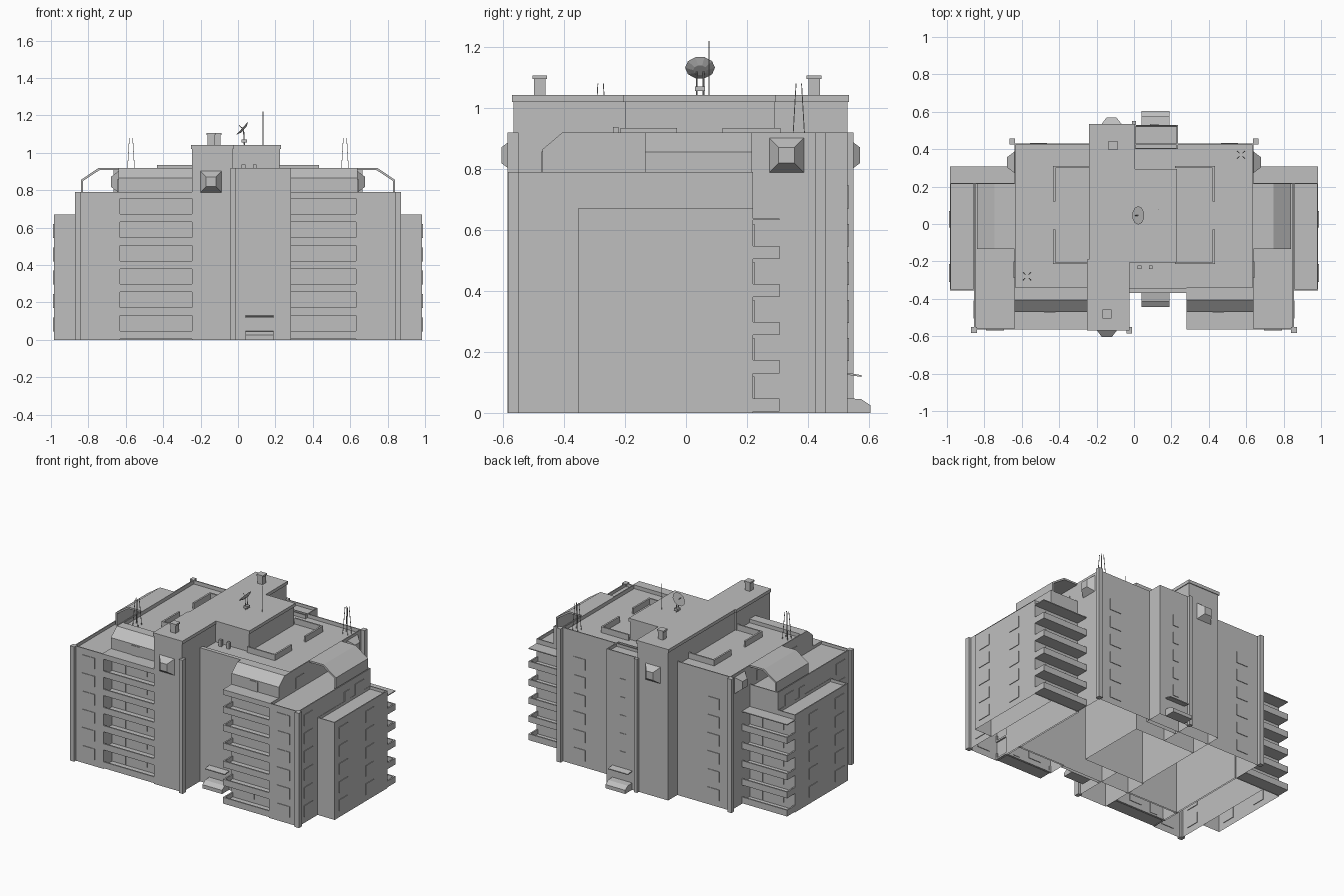
import bpy, bmesh, math
from mathutils import Vector, Matrix

cube = bpy.data.objects.get("Cube")
if cube:
    bpy.data.objects.remove(cube)

grey = bpy.data.materials.new("concrete_grey")
grey.use_nodes = True
COLOUR = (0.52, 0.52, 0.52, 1)
grey.diffuse_color = COLOUR
grey.node_tree.nodes["Principled BSDF"].inputs["Base Color"].default_value = COLOUR

FLOORS = 6
STEP = 0.125
ROOF, TERRACE, WING = 0.92, 0.79, 0.67


def finish(name, bm):
    bmesh.ops.recalc_face_normals(bm, faces=bm.faces)
    mesh = bpy.data.meshes.new(name)
    bm.to_mesh(mesh)
    bm.free()
    mesh.materials.append(grey)
    ob = bpy.data.objects.new(name, mesh)
    bpy.context.collection.objects.link(ob)
    return ob


def add_box(bm, x, y, z):
    """Box from (low, high) ranges on each axis."""
    size = [abs(r[1] - r[0]) for r in (x, y, z)]
    mid = [(r[0] + r[1]) / 2 for r in (x, y, z)]
    m = Matrix.Translation(mid) @ Matrix.Diagonal((*size, 1))
    return bmesh.ops.create_cube(bm, size=1, matrix=m)["verts"]


def boxes(name, items):
    bm = bmesh.new()
    for item in items:
        add_box(bm, *item)
    return finish(name, bm)


def block(name, x, y, top, rim=0.02):
    """Hollow-based building volume with a roof sunk behind a parapet."""
    bm = bmesh.new()
    add_box(bm, x, y, (0, top))
    bm.normal_update()
    base = [f for f in bm.faces if f.normal.z < -0.9]
    roof = [f for f in bm.faces if f.normal.z > 0.9]
    if rim:
        bmesh.ops.inset_region(bm, faces=roof, thickness=0.01)
        ring = bmesh.ops.inset_region(bm, faces=roof, thickness=0.0005)
        for v in roof[0].verts:
            v.co.z -= rim
    bmesh.ops.delete(bm, geom=base, context="FACES")
    return finish(name, bm)


def prism(name, profile, axis, low, high):
    """Extrude a closed profile along x or y."""
    bm = bmesh.new()
    place = (lambda t, a, b: (t, a, b)) if axis == "x" else (lambda t, a, b: (a, t, b))
    f = bm.faces.new([bm.verts.new(place(low, a, b)) for a, b in profile])
    ext = bmesh.ops.extrude_face_region(bm, geom=[f])["geom"]
    move = Vector(place(high - low, 0, 0))
    bmesh.ops.translate(bm, vec=move, verts=[v for v in ext if isinstance(v, bmesh.types.BMVert)])
    return finish(name, bm)


def rod(bm, a, b, r, sides=4):
    a, b = Vector(a), Vector(b)
    d = b - a
    m = Matrix.Translation((a + b) / 2) @ d.to_track_quat("Z", "Y").to_matrix().to_4x4()
    bmesh.ops.create_cone(bm, cap_ends=True, segments=sides, radius1=r, radius2=r, depth=d.length, matrix=m)


def plates(axis, wall, side, span, floors, low=0.045, high=0.12):
    """Thin window plates stacked up one wall."""
    depth = (wall - 0.004, wall + 0.004)
    out = []
    for k in floors:
        z = (low + k * STEP, high + k * STEP)
        out.append((depth, span, z) if axis == "x" else (span, depth, z))
    return out


# Main volume, towers and stair core
block("main_body", (-0.64, 0.64), (-0.35, 0.43), ROOF, 0.025)
block("front_tower", (-0.245, -0.03), (-0.565, -0.2), 1.04, 0)
block("back_tower", (-0.235, 0), (0.29, 0.53), 1.04, 0)
block("roof_core", (-0.235, 0.225), (-0.2, 0.29), 1.04, 0)
block("front_entry_bay", (-0.03, 0.28), (-0.37, -0.345), ROOF, 0)
block("back_entry_bay", (0, 0.235), (0.4, 0.53), ROOF, 0.02)
boxes("tower_cornice", [((-0.25, -0.025), (-0.57, -0.19), (1.02, 1.042)),
                        ((-0.24, 0.005), (0.28, 0.535), (1.02, 1.042)),
                        ((-0.24, 0.23), (-0.205, 0.295), (1.02, 1.042))])
boxes("tower_pilasters", [((-0.04, -0.012), (-0.585, -0.55), (0, ROOF)),
                          ((-0.012, 0.012), (0.52, 0.55), (0, ROOF))])

for s, tag in ((-1, "right"), (1, "left")):
    def sx(a, b):
        return tuple(sorted((s * a, s * b)))
    inner = 0.245 if s < 0 else 0.28
    levels = range(FLOORS)

    # Side volumes
    block(tag + "_side_block", sx(0.63, 0.855), (-0.565, 0.22), TERRACE)
    block(tag + "_wing", sx(0.85, 0.985), (-0.355, 0.22), WING)
    block(tag + "_loggia_wall", sx(inner, 0.64), (-0.47, -0.34), TERRACE, 0)
    boxes(tag + "_pilasters", [(sx(0.84, 0.872), (-0.583, -0.55), (0, TERRACE)),
                               (sx(0.635, 0.665), (0.425, 0.457), (0, ROOF))])

    # Attic volume with a sloped front edge
    prism(tag + "_attic", [(-0.34, 0.78), (-0.47, 0.78), (-0.47, 0.865), (-0.405, ROOF), (-0.34, ROOF)],
          "x", *sx(inner, 0.64))

    # Open hood over the side terrace
    hood = [(0.64, ROOF), (0.745, ROOF), (0.84, 0.855), (0.84, TERRACE - 0.02),
            (0.828, TERRACE - 0.02), (0.828, 0.85), (0.74, 0.908), (0.64, 0.908)]
    prism(tag + "_terrace_hood", [(s * a, b) for a, b in hood], "y", -0.134, 0.216)

    # Front loggias: floor slab and parapet on each storey
    parts = []
    for k in levels:
        z = k * STEP
        base = max(0, z + 0.005)
        parts.append((sx(inner, 0.64), (-0.565, -0.465), (base, base + 0.012)))
        parts.append((sx(inner, 0.64), (-0.565, -0.555), (base, z + 0.048)))
        parts.append((sx(inner, inner + 0.01), (-0.565, -0.465), (base, z + 0.048)))
    parts.append((sx(inner, 0.64), (-0.565, -0.465), (0.755, TERRACE)))
    boxes(tag + "_front_loggias", parts)

    # Back balconies with a thin canopy above the top one
    parts = []
    for k in range(FLOORS - 1):
        z = k * STEP
        parts.append((sx(0.64, 0.985), (0.215, 0.307), (z + 0.005, z + 0.017)))
        parts.append((sx(0.64, 0.985), (0.297, 0.307), (z + 0.005, z + 0.048)))
        parts.append((sx(0.975, 0.985), (0.215, 0.307), (z + 0.005, z + 0.048)))
    parts.append((sx(0.64, 0.985), (0.215, 0.307), (0.632, 0.638)))
    boxes(tag + "_back_balconies", parts)

    # Windows and balcony doors
    w = plates("y", -0.565, -1, sx(0.695, 0.79), levels)
    w += plates("y", -0.47, -1, sx(0.525, 0.58), levels, 0.02, 0.115)
    w += plates("y", -0.47, -1, sx(0.36, 0.455), levels if s < 0 else [0])
    w += plates("y", -0.47, -1, sx(0.42, 0.48), [0], TERRACE, 0.857)
    w += plates("y", 0.22, 1, sx(0.69, 0.74), range(5), 0.02, 0.115)
    w += plates("y", 0.22, 1, sx(0.81, 0.9), range(5))
    w += plates("y", 0.43, 1, sx(0.465, 0.555), levels)
    w += plates("x", s * 0.855, s, (-0.505, -0.41), levels)
    w += plates("x", s * 0.985, s, (-0.31, -0.215), range(5))
    w += plates("x", s * 0.985, s, (-0.02, 0.07), range(5))
    w += plates("x", s * 0.855, s, (0.05, 0.145), [5])
    w += plates("x", s * 0.855, s, (-0.065, -0.01), [5], 0.045, 0.11)
    w += plates("x", s * 0.64, s, (-0.29, -0.2), [0], TERRACE, 0.86)
    w += plates("x", s * 0.64, s, (0.09, 0.145), [0], TERRACE, 0.86)
    boxes(tag + "_windows", w)

    # Low roof-garden walls in two corners
    z = (ROOF - 0.03, 0.935)
    boxes(tag + "_roof_walls", [(sx(0.42, 0.432), (0.12, 0.31), z), (sx(0.42, 0.432), (-0.215, -0.03), z),
                                (sx(0.22, 0.43), (0.3, 0.31), z), (sx(0.22, 0.43), (-0.215, -0.205), z)])

    # Four-legged antenna mast
    bm = bmesh.new()
    cx, cy = s * 0.572, 0.37 if s > 0 else -0.28
    for i in (-1, 1):
        for j in (-1, 1):
            rod(bm, (cx + i * 0.02, cy + j * 0.02, 0.89), (cx + i * 0.009, cy + j * 0.009, 1.08), 0.002)
    finish(tag + "_antenna", bm)

boxes("back_bay_windows", plates("y", 0.53, 1, (0.085, 0.13), range(1, FLOORS)))

# Tapered ventilation cowls on the four facades
for name, spot, facing in (("front_cowl", (-0.145, -0.565, 0.845), (0, -1, 0)),
                           ("back_cowl", (-0.12, 0.53, 0.845), (0, 1, 0)),
                           ("left_cowl", (0.64, 0.33, 0.845), (1, 0, 0)),
                           ("right_cowl", (-0.64, 0.33, 0.845), (-1, 0, 0))):
    bm = bmesh.new()
    n = Vector(facing)
    turn = Matrix((n.cross((0, 0, 1)), (0, 0, 1), n)).transposed().to_4x4()
    m = Matrix.Translation(Vector(spot) + n * 0.02) @ turn @ Matrix.Rotation(math.pi / 4, 4, "Z")
    bmesh.ops.create_cone(bm, cap_ends=True, segments=4, radius1=0.08, radius2=0.037, depth=0.04, matrix=m)
    finish(name, bm)

# Entrances: stepped plinth, cheek and canopy at front and back
for tag, wall, d in (("front", -0.37, -1), ("back", 0.53, 1)):
    prism(tag + "_steps", [(wall, 0), (wall + d * 0.075, 0), (wall + d * 0.075, 0.025),
                           (wall + d * 0.045, 0.045), (wall, 0.048)], "x", 0.04, 0.19)
    prism(tag + "_canopy", [(wall, 0.125), (wall + d * 0.045, 0.118), (wall + d * 0.045, 0.124), (wall, 0.131)],
          "x", 0.04, 0.19)

# Chimneys with caps
for tag, x, y in (("front", -0.145, -0.48), ("back", -0.113, 0.42)):
    boxes(tag + "_chimney", [((x - 0.019, x + 0.019), (y - 0.019, y + 0.019), (1.04, 1.1)),
                             ((x - 0.024, x + 0.024), (y - 0.024, y + 0.024), (1.095, 1.106))])

# Roof vents and pole
boxes("roof_vents", [((x - 0.01, x + 0.01), (-0.24, -0.222), (0.89, 0.938)) for x in (0.03, 0.09)])
bm = bmesh.new()
rod(bm, (0.133, 0.075, 1.04), (0.133, 0.075, 1.22), 0.002)
finish("roof_pole", bm)

# Satellite dish on a small stand
bm = bmesh.new()
add_box(bm, (0.02, 0.048), (0.03, 0.062), (1.055, 1.07))
for y in (0.035, 0.057):
    rod(bm, (0.034, y, 1.04), (0.03, y, 1.12), 0.003)
finish("dish_stand", bm)
bm = bmesh.new()
m = Matrix.Translation((0.027, 0.046, 1.128)) @ Matrix.Rotation(math.radians(-48), 4, "Y")
bmesh.ops.create_cone(bm, cap_ends=True, segments=10, radius1=0.022, radius2=0.049, depth=0.012, matrix=m)
rod(bm, m @ Vector((0, 0, 0)), m @ Vector((0, 0, 0.03)), 0.002)
finish("satellite_dish", bm)
